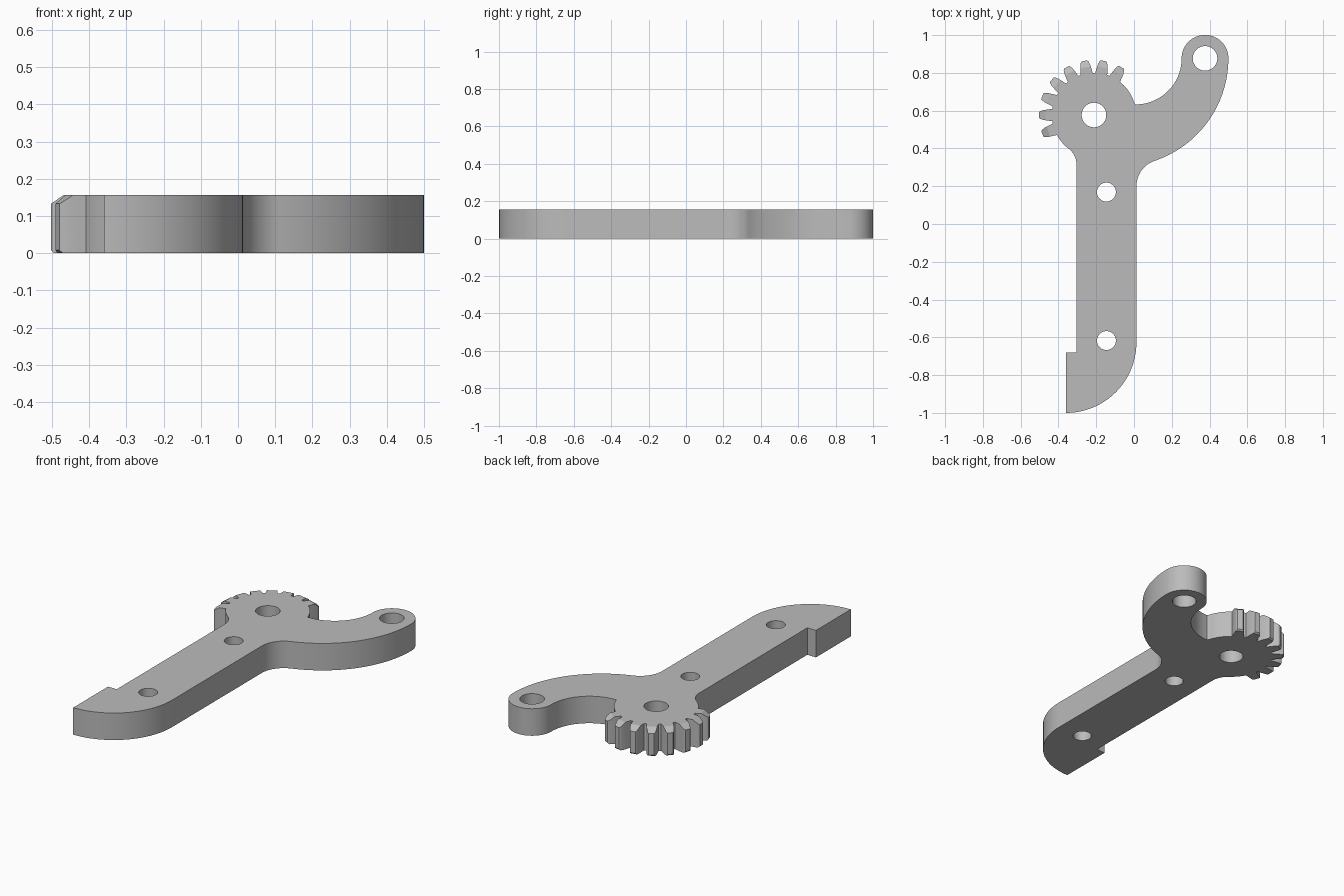
import bpy, bmesh
from math import radians, cos, sin, pi
from mathutils import Matrix

if "Cube" in bpy.data.objects:
    bpy.data.objects.remove(bpy.data.objects["Cube"])

HEIGHT = 0.157
GEAR = (-0.212, 0.577)
ROOT = 0.223

grey = bpy.data.materials.new("plain grey")
grey.use_nodes = True
grey.diffuse_color = (0.5, 0.5, 0.5, 1)
grey.node_tree.nodes["Principled BSDF"].inputs["Base Color"].default_value = grey.diffuse_color


def arc(center, radius, start, end):
    """Points along an arc, angles in degrees."""
    steps = max(4, round(abs(end - start) / 4))
    angles = [radians(start + (end - start) * i / steps) for i in range(steps + 1)]
    return [(center[0] + radius * cos(a), center[1] + radius * sin(a)) for a in angles]


def prism(loops):
    """Fill closed loops (outline first, then holes) and extrude to full height."""
    bm = bmesh.new()
    edges = []
    for loop in loops:
        verts = [bm.verts.new((x, y, 0)) for x, y in loop]
        edges += [bm.edges.new((v, verts[i - 1])) for i, v in enumerate(verts)]
    bmesh.ops.triangle_fill(bm, edges=edges, use_beauty=True, normal=(0, 0, 1))
    ext = bmesh.ops.extrude_face_region(bm, geom=bm.faces[:], use_keep_orig=True)
    top = [g for g in ext["geom"] if isinstance(g, bmesh.types.BMVert)]
    bmesh.ops.translate(bm, verts=top, vec=(0, 0, HEIGHT))
    bmesh.ops.recalc_face_normals(bm, faces=bm.faces[:])
    return bm


def finish(name, bm):
    mesh = bpy.data.meshes.new(name)
    bm.to_mesh(mesh)
    bm.free()
    mesh.materials.append(grey)
    obj = bpy.data.objects.new(name, mesh)
    bpy.context.collection.objects.link(obj)
    bpy.ops.object.select_all(action='DESELECT')
    obj.select_set(True)
    bpy.context.view_layer.objects.active = obj
    bpy.ops.object.shade_smooth_by_angle(angle=radians(25))
    return obj


# Lever body: rounded foot, stem, curved arm with round end, gear hub
outline = arc((-0.36, -0.627), 0.373, -90, 0)
outline += arc((0.155, 0.2), 0.142, 180, 108.5)
outline += arc((-0.072, 0.877), 0.572, -70, 0)
outline += arc((0.376, 0.877), 0.124, 4, 180)
outline += arc((0.008, 0.877), 0.244, -4, -90)
outline += arc(GEAR, ROOT, 17, 232)
outline += arc((-0.415, 0.312), 0.111, 48, 0)
outline += [(-0.304, -0.68), (-0.36, -0.68)]

# Pivot holes
holes = [(GEAR, 0.065), ((0.376, 0.877), 0.065),
         ((-0.146, 0.169), 0.05), ((-0.146, -0.617), 0.05)]
finish("lever_body", prism([outline] + [arc(c, r, 0, 360)[:-1] for c, r in holes]))

# Gear teeth: tapered profile, sloped lead-in at the top of the tip
half = [(0.214, 0.033), (0.24, 0.03), (0.268, 0.026), (0.286, 0.02), (0.291, 0.015)]
profile = [(r, -w) for r, w in half] + [(r, w) for r, w in reversed(half)]


def chamfer(bm, point, normal):
    cut = bmesh.ops.bisect_plane(bm, geom=bm.verts[:] + bm.edges[:] + bm.faces[:],
                                 plane_co=point, plane_no=normal, clear_outer=True)
    rim = [g for g in cut["geom_cut"] if isinstance(g, bmesh.types.BMEdge)]
    bmesh.ops.edgeloop_fill(bm, edges=rim)


for i in range(8):
    bm = prism([profile])
    chamfer(bm, (0.291, 0, 0.133), (0.024, 0, 0.035))
    chamfer(bm, (0.291, 0, 0.008), (1, 0, -1))
    bmesh.ops.recalc_face_normals(bm, faces=bm.faces[:])
    place = Matrix.Translation((*GEAR, 0)) @ Matrix.Rotation(radians(60 + 20 * i), 4, 'Z')
    bmesh.ops.transform(bm, matrix=place, verts=bm.verts[:])
    finish(f"gear_tooth_{i + 1}", bm)
